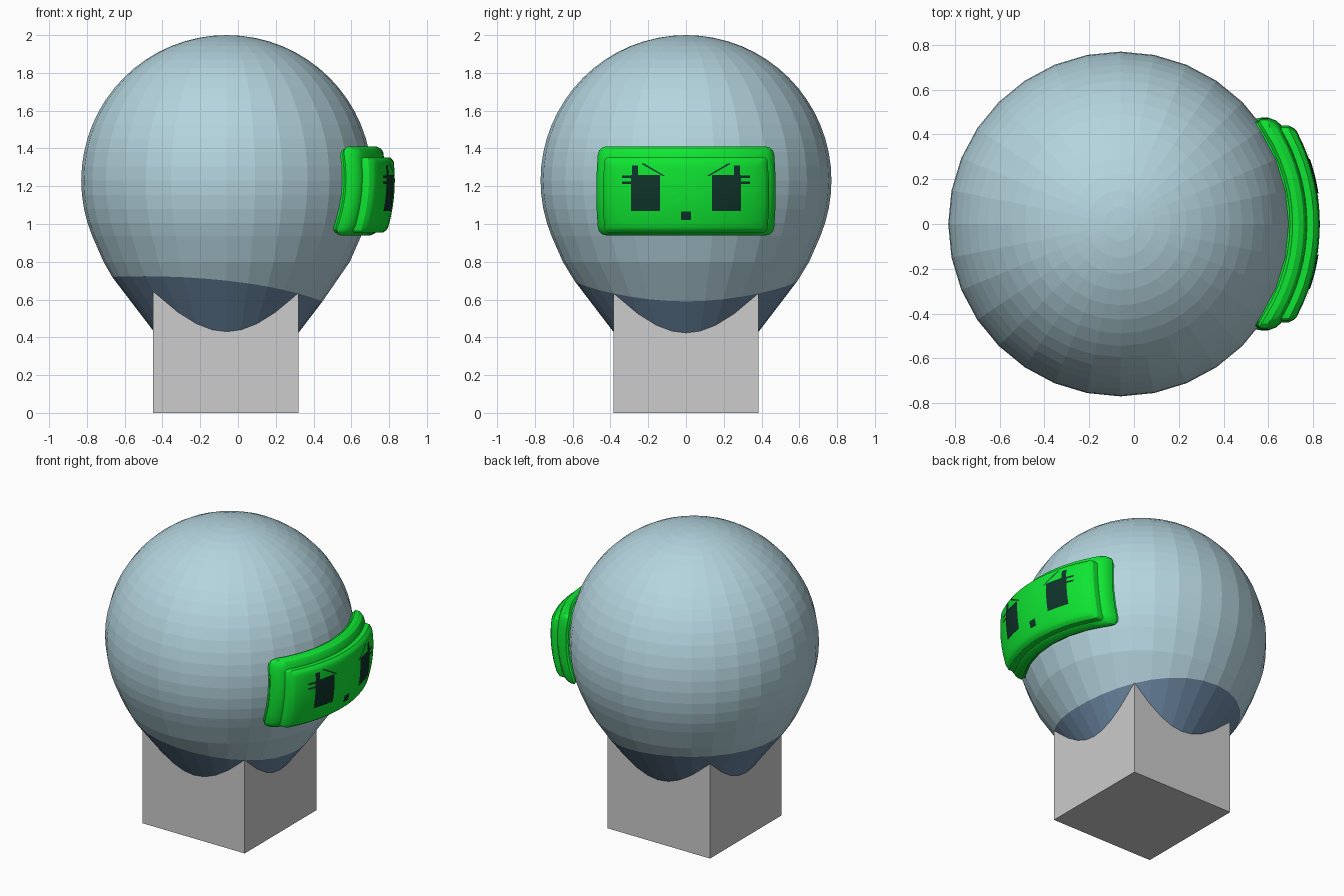
import bpy, bmesh, math

if "Cube" in bpy.data.objects:
    bpy.data.objects.remove(bpy.data.objects["Cube"])

CX, CZ, R = -0.06, 1.23, 0.77      # globe centre and radius


def material(name, srgb):
    m = bpy.data.materials.new(name)
    lin = [((c / 255 + 0.055) / 1.055) ** 2.4 if c > 10 else c / 255 / 12.92 for c in srgb]
    m.diffuse_color = (*lin, 1)
    m.use_nodes = True
    m.node_tree.nodes["Principled BSDF"].inputs["Base Color"].default_value = m.diffuse_color
    return m


PALE = material("pale_blue", (180, 212, 222))
SLATE = material("slate_blue", (108, 136, 163))
GREY = material("light_grey", (204, 204, 204))
GREEN = material("bright_green", (15, 230, 50))
DARK = material("dark_green", (15, 52, 42))


def finish(name, bm, *mats):
    me = bpy.data.meshes.new(name)
    bm.to_mesh(me)
    bm.free()
    for m in mats:
        me.materials.append(m)
    ob = bpy.data.objects.new(name, me)
    bpy.context.collection.objects.link(ob)
    return ob


def on_globe(y, z, rad):
    """Push a point of the face view out onto a sphere around the globe."""
    return (CX + math.sqrt(max(rad * rad - y * y - (z - CZ) ** 2, 0)), y, z)


def bridge(bm, a, b, mat=0):
    n = len(a)
    for i in range(n):
        j = (i + 1) % n
        bm.faces.new((a[i], a[j], b[j], b[i])).material_index = mat


# Globe: 32-sided sphere running into a cone with a tilted colour border
def cone_radius(z):
    return 0.385 + (z - 0.43) / 1.31


def border(a):
    c = math.cos(a)
    return 0.70 - 0.065 * c - 0.045 * c * c


SEG = 32
angles = [2 * math.pi * i / SEG for i in range(SEG)]
bm = bmesh.new()


def ring(rz):
    out = []
    for a in angles:
        r, z = rz(a)
        out.append(bm.verts.new((CX + r * math.cos(a), r * math.sin(a), z)))
    return out


rings = [ring(lambda a: (cone_radius(0.15), 0.15)),
         ring(lambda a: (cone_radius(border(a)), border(a))),
         ring(lambda a: (0.652, 0.80))]
for k in range(-4, 16):
    t = math.radians(k * 5.625)
    rings.append(ring(lambda a: (R * math.cos(t), CZ + R * math.sin(t))))
for i in range(len(rings) - 1):
    bridge(bm, rings[i], rings[i + 1], 1 if i == 0 else 0)
top = bm.verts.new((CX, 0, CZ + R))
for i in range(SEG):
    bm.faces.new((rings[-1][i], rings[-1][(i + 1) % SEG], top))
finish("globe", bm, PALE, SLATE)

# Base block
bm = bmesh.new()
bmesh.ops.create_cube(bm, size=0.77)
bmesh.ops.translate(bm, verts=bm.verts, vec=(-0.065, 0, 0.385))
finish("base_block", bm, GREY)


# Visor: rounded rectangles stacked on concentric spheres
def outline(hw, z0, z1, rad):
    hz, zm = (z1 - z0) / 2, (z0 + z1) / 2
    pts = []
    for q, (sy, sz) in enumerate(((1, 1), (-1, 1), (-1, -1), (1, -1))):
        for k in range(4):
            a = math.pi / 2 * (q + k / 3)
            pts.append((sy * (hw - rad) + rad * math.cos(a), sz * (hz - rad) + rad * math.sin(a)))
        # points along the straight side to the next corner
        y, z = pts[-1]
        n = 12 if q % 2 == 0 else 6
        ey, ez = (-y, z) if q % 2 == 0 else (y, -z)
        pts += [(y + (ey - y) * s / n, z + (ez - z) * s / n) for s in range(1, n)]
    return [(y * (1 - 0.025 * (z / hz) ** 2), z + zm) for y, z in pts]


def shell(name, hw, z0, z1, rad, layers):
    bm = bmesh.new()
    zm = (z0 + z1) / 2
    loops = []
    for inset, r in layers:
        pts = outline(hw - inset, z0 + inset, z1 - inset, rad)
        loops.append([bm.verts.new(on_globe(y, z, r)) for y, z in pts])
    for s in (0.86, 0.72, 0.58, 0.44, 0.3, 0.15):      # curved front cap
        loops.append([bm.verts.new(on_globe(y * s, zm + (z - zm) * s, r)) for y, z in pts])
    for a, b in zip(loops, loops[1:]):
        bridge(bm, a, b)
    mid = bm.verts.new(on_globe(0, zm, r))
    last = loops[-1]
    for i in range(len(last)):
        bm.faces.new((last[i], last[(i + 1) % len(last)], mid))
    ob = finish(name, bm, GREEN)
    bpy.context.view_layer.objects.active = ob
    ob.select_set(True)
    bpy.ops.object.shade_smooth_by_angle(angle=math.radians(25))
    ob.select_set(False)


shell("visor_frame", 0.475, 0.94, 1.41, 0.04,
      [(0.012, 0.75), (0.012, 0.775), (0, 0.79), (0, 0.815), (0.012, 0.835), (0.03, 0.842)])
shell("visor_screen", 0.44, 0.955, 1.353, 0.02,
      [(0, 0.82), (0, 0.872), (0.012, 0.885), (0.025, 0.89)])


# Face details: thin curved plates just above the screen
def plate(bm, quad, n=6):
    (a, b, c, d) = quad
    grid = []
    for i in range(n + 1):
        row = []
        for j in range(n + 1):
            u, v = j / n, i / n
            p = [(a[k] * (1 - u) + b[k] * u) * (1 - v) + (d[k] * (1 - u) + c[k] * u) * v for k in (0, 1)]
            row.append(bm.verts.new(on_globe(p[0], p[1], 0.8945)))
        grid.append(row)
    for i in range(n):
        for j in range(n):
            bm.faces.new((grid[i][j], grid[i][j + 1], grid[i + 1][j + 1], grid[i + 1][j]))


def rect(y0, y1, z0, z1):
    return [(y0, z0), (y1, z0), (y1, z1), (y0, z1)]


def features(name, quads):
    bm = bmesh.new()
    for q in quads:
        plate(bm, q)
    finish(name, bm, DARK)


def mirrored(quad):
    return [(-y, z) for y, z in (quad[1], quad[0], quad[3], quad[2])]


eye = [rect(0.138, 0.29, 1.07, 1.26), rect(0.255, 0.287, 1.26, 1.31),
       rect(0.287, 0.338, 1.244, 1.256), rect(0.287, 0.338, 1.212, 1.224)]
brow = [[(0.112, 1.255), (0.125, 1.255), (0.235, 1.318), (0.225, 1.322)]]
features("right_eye", eye)
features("left_eye", [mirrored(q) for q in eye])
features("right_brow", brow)
features("left_brow", [mirrored(q) for q in brow])
features("mouth", [rect(-0.026, 0.026, 1.02, 1.067)])
